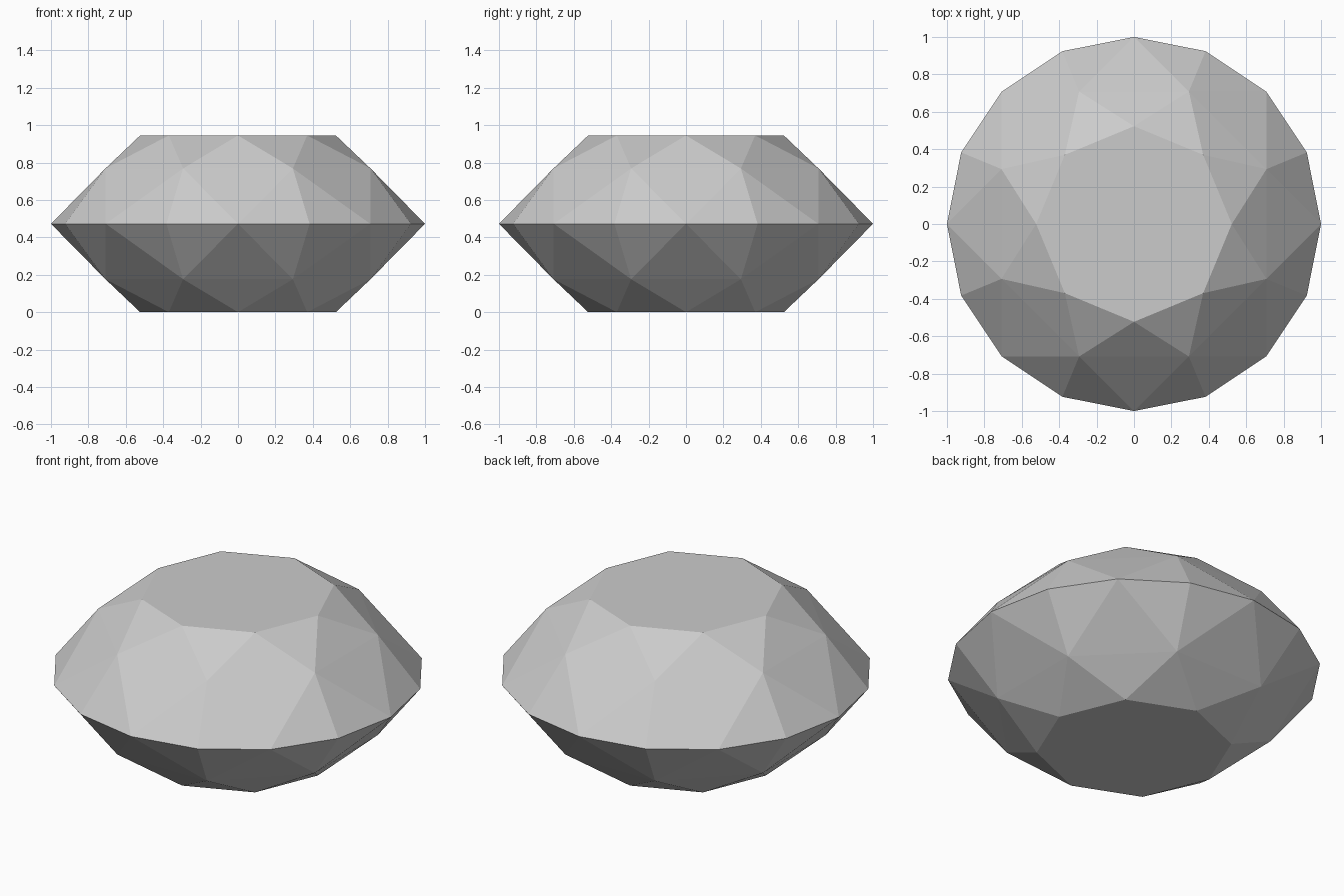
import bpy, bmesh
from math import cos, sin, pi

if "Cube" in bpy.data.objects:
    bpy.data.objects.remove(bpy.data.objects["Cube"])

HALF = 0.4725  # girdle height
bm = bmesh.new()


def ring(count, radius, z, turn=0.0):
    return [bm.verts.new((radius * cos(2 * pi * (i + turn) / count),
                          radius * sin(2 * pi * (i + turn) / count), z))
            for i in range(count)]


# girdle: widest 16-sided outline, shared by both halves
girdle = ring(16, 1.0, HALF)

# upper and lower halves: star of facets around a flat octagon
for side in (1, -1):
    middle = ring(8, 0.767, HALF + side * 0.296, 0.5)
    table = ring(8, 0.523, HALF + side * HALF)
    bm.faces.new(table)
    for i in range(8):
        j = (i + 1) % 8
        a, b, c = girdle[2 * i], girdle[2 * i + 1], girdle[(2 * i + 2) % 16]
        bm.faces.new((table[i], middle[i], table[j]))
        bm.faces.new((table[j], middle[i], middle[j]))
        bm.faces.new((middle[i], c, middle[j]))
        bm.faces.new((a, b, middle[i]))
        bm.faces.new((b, c, middle[i]))

bmesh.ops.recalc_face_normals(bm, faces=bm.faces[:])
mesh = bpy.data.meshes.new("cut_gem")
bm.to_mesh(mesh)
bm.free()
bpy.context.collection.objects.link(bpy.data.objects.new("cut_gem", mesh))
